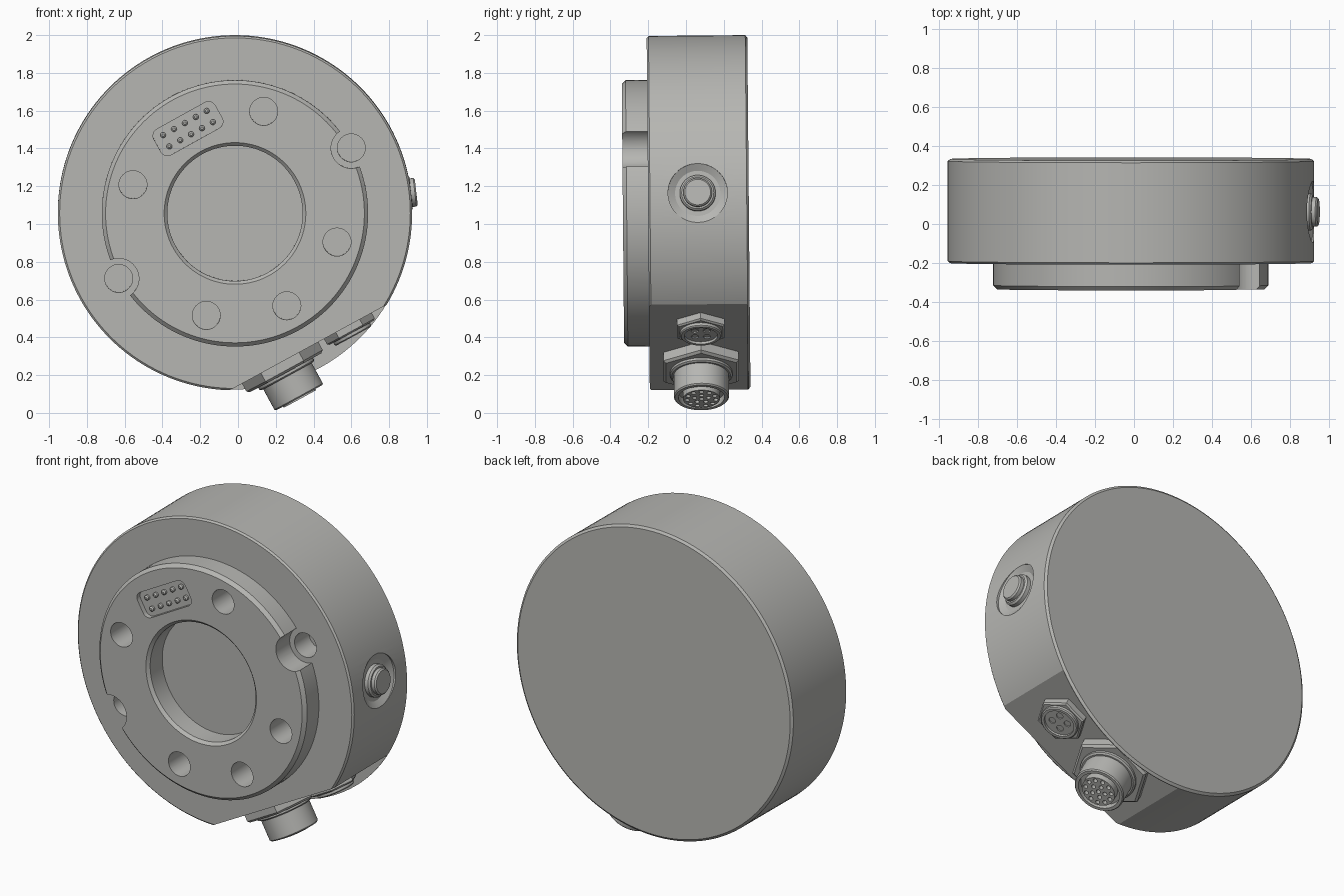
import bpy, bmesh, math
from mathutils import Matrix

if "Cube" in bpy.data.objects:
    bpy.data.objects.remove(bpy.data.objects["Cube"])

# Whole unit is centred slightly off the origin and leans forward a touch
WORLD = Matrix.Translation((-0.016, 0, 1.059)) @ Matrix.Rotation(0.009, 4, 'X')
FRONT = Matrix.Rotation(math.pi / 2, 4, 'X')      # local z points to the front (-y)

grey = bpy.data.materials.new("metal_grey")
grey.diffuse_color = (0.47, 0.47, 0.45, 1)
grey.use_nodes = True
grey.node_tree.nodes["Principled BSDF"].inputs["Base Color"].default_value = grey.diffuse_color


def radial(deg, t=0.0, y=0.0):
    """Frame whose z axis points outward from the disc at an angle."""
    a = math.radians(deg)
    c, s = math.cos(a), math.sin(a)
    m = Matrix(((-s, 0, c, 0), (0, -1, 0, 0), (c, 0, s, 0), (0, 0, 0, 1)))
    return m @ Matrix.Translation((t, -y, 0))


def finish(name, bm, frame):
    bmesh.ops.recalc_face_normals(bm, faces=bm.faces)
    me = bpy.data.meshes.new(name)
    bm.to_mesh(me)
    bm.free()
    me.transform(WORLD @ frame)
    me.materials.append(grey)
    ob = bpy.data.objects.new(name, me)
    bpy.context.collection.objects.link(ob)
    return ob


def spin(bm, profile, n, cx=0.0, cy=0.0, closed=False):
    """Revolve (radius, height) points; flat ends are capped unless closed."""
    rows = [[bm.verts.new((cx + r * math.cos(2 * math.pi * i / n),
                           cy + r * math.sin(2 * math.pi * i / n), h))
             for i in range(n)] for r, h in profile]
    pairs = list(zip(rows, rows[1:]))
    if closed:
        pairs.append((rows[-1], rows[0]))
    else:
        bm.faces.new(rows[0])
        bm.faces.new(rows[-1])
    for a, b in pairs:
        for i in range(n):
            j = (i + 1) % n
            bm.faces.new((a[i], a[j], b[j], b[i]))


def lathe(name, profile, frame, n=64, closed=False, at=((0, 0),)):
    bm = bmesh.new()
    for cx, cy in at:
        spin(bm, profile, n, cx, cy, closed)
    return finish(name, bm, frame)


def block(name, size, centre, frame, corner=0.0):
    bm = bmesh.new()
    bmesh.ops.create_cube(bm, size=1)
    bmesh.ops.scale(bm, vec=size, verts=bm.verts)
    if corner:
        up = [e for e in bm.edges if abs(e.verts[0].co.z - e.verts[1].co.z) > 1e-4]
        bmesh.ops.bevel(bm, geom=up, offset=corner, segments=6, profile=0.5, affect='EDGES')
    bmesh.ops.translate(bm, vec=centre, verts=bm.verts)
    return finish(name, bm, frame)


def cut(targets, cutter):
    for ob in targets:
        mod = ob.modifiers.new("cut", 'BOOLEAN')
        mod.operation, mod.solver, mod.object = 'DIFFERENCE', 'EXACT', cutter
        bpy.context.view_layer.objects.active = ob
        bpy.ops.object.modifier_apply(modifier=mod.name)
    bpy.data.objects.remove(cutter)


def ring(count, r, start=0.0):
    return [(r * math.cos(start + 2 * math.pi * i / count),
             r * math.sin(start + 2 * math.pi * i / count)) for i in range(count)]


def polar(r, *degs):
    return [(r * math.cos(math.radians(d)), r * math.sin(math.radians(d))) for d in degs]


# Housing drum, back cover and raised front hub
R = 0.938
housing = lathe("housing", [(R, -0.318), (R, 0.19), (R - 0.01, 0.2)], FRONT, 160)
cover = lathe("back_cover", [(R - 0.014, -0.333), (R, -0.322), (R, -0.318)], FRONT, 160)
hub = lathe("front_hub", [(0.705, 0.2), (0.705, 0.314), (0.685, 0.334), (0.375, 0.334),
                          (0.358, 0.317), (0.358, 0.2)], FRONT, 128, closed=True)

# Flat connector face on the lower right
FLAT, ANG = 0.81, -61.4
cut([housing], block("flat_cutter", (1.4, 1.2, 0.4), (0, 0, FLAT + 0.2), radial(ANG)))

# Bolt holes, edge notches with their screw holes
cut([hub, housing], lathe("bolt_cutter", [(0.074, 0.12), (0.074, 0.4)], FRONT, 40,
                          at=polar(0.561, 74.3, -15.7, -60.7, -105.7, 164.3)))
notches = polar(0.706, 29.3, 209.3)
cut([hub], lathe("notch_cutter", [(0.107, 0.1), (0.107, 0.4)], FRONT, 48, at=notches))
cut([housing], lathe("notch_hole_cutter", [(0.074, 0.06), (0.074, 0.4)], FRONT, 40, at=notches))

# Contact window with two rows of pins
window = FRONT @ Matrix.Rotation(math.radians(29), 4, 'Z') @ Matrix.Translation((0, 0.513, 0))
cut([hub], block("window_cutter", (0.37, 0.155, 0.1), (0, 0, 0.354), window, 0.04))
lathe("contact_pins", [(0.015, 0.3), (0.015, 0.316), (0.007, 0.323)], window, 12,
      at=[(x * 0.066, y * 0.034) for x in range(-2, 3) for y in (-1, 1)])

# Side button in a spot-faced recess
side = radial(6.5, 0.0, 0.063)
cut([housing], lathe("recess_cutter", [(0.12, 0.905), (0.157, 0.925), (0.157, 1.1)], side, 64))
lathe("button_collar", [(0.095, 0.9), (0.095, 0.928), (0.085, 0.938)], side, 48)
lathe("side_button", [(0.076, 0.92), (0.076, 0.958), (0.068, 0.966)], side, 48)

# Large multi-pin connector
big = radial(ANG, -0.17, 0.073)
lathe("large_nut", [(0.23, FLAT - 0.01), (0.23, 0.86), (0.215, 0.872)], big, 6)
lathe("large_neck", [(0.165, 0.865), (0.165, 0.885), (0.155, 0.892)], big, 48)
lathe("large_shell", [(0.146, 0.88), (0.146, 1.015), (0.14, 1.022), (0.122, 1.022),
                      (0.122, 0.88)], big, 64, closed=True)
insert = lathe("large_insert", [(0.122, 0.88), (0.122, 0.985), (0.098, 0.985), (0.098, 1.03)], big, 48)
cut([insert], lathe("socket_cutter", [(0.0125, 0.99), (0.0125, 1.1)], big, 12,
                    at=ring(11, 0.077) + ring(5, 0.039) + [(0, 0)]))

# Small four-pin connector
small = radial(ANG, 0.238, 0.073)
lathe("small_nut", [(0.144, FLAT - 0.01), (0.144, 0.845), (0.134, 0.853)], small, 6)
lathe("small_collar", [(0.11, 0.84), (0.11, 0.868), (0.104, 0.874), (0.088, 0.874),
                       (0.088, 0.84)], small, 48, closed=True)
plug = lathe("small_insert", [(0.089, 0.83), (0.089, 0.86)], small, 48)
cut([plug], lathe("socket_cutter", [(0.02, 0.838), (0.02, 0.95)], small, 16,
                  at=ring(4, 0.045, math.pi / 4)))

# Smooth the round walls, keep the edges crisp
for ob in bpy.data.objects:
    ob.select_set(True)
bpy.context.view_layer.objects.active = housing
bpy.ops.object.shade_smooth_by_angle(angle=math.radians(28))
